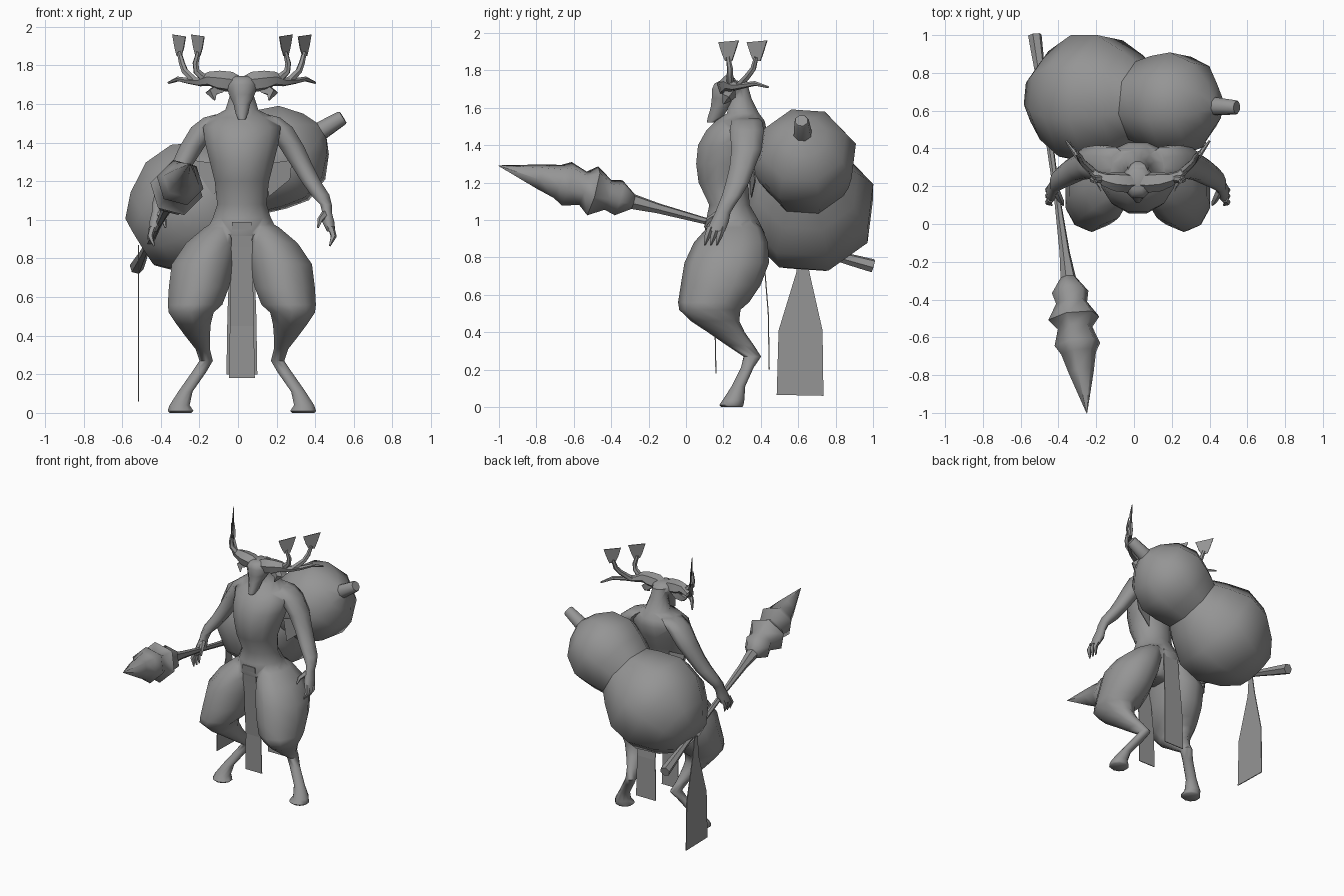
import bpy, bmesh, math
from mathutils import Vector

CX = 0.02  # symmetry plane of the body
grey = bpy.data.materials.new("stone grey")
grey.diffuse_color = (0.3, 0.3, 0.3, 1)


def finish(name, bm, angle=50):
    bmesh.ops.recalc_face_normals(bm, faces=bm.faces)
    me = bpy.data.meshes.new(name)
    bm.to_mesh(me)
    bm.free()
    for p in me.polygons:
        p.use_smooth = True
    me.set_sharp_from_angle(angle=math.radians(angle))
    me.materials.append(grey)
    ob = bpy.data.objects.new(name, me)
    bpy.context.collection.objects.link(ob)
    return ob


def skin(name, rings, angle=50):
    """Join a series of vertex rings and cap both ends."""
    bm = bmesh.new()
    vs = [[bm.verts.new(p) for p in r] for r in rings]
    n = len(vs[0])
    for a, b in zip(vs, vs[1:]):
        for i in range(n):
            j = (i + 1) % n
            bm.faces.new((a[i], a[j], b[j], b[i]))
    bm.faces.new(vs[0])
    bm.faces.new(vs[-1])
    return finish(name, bm, angle)


def loft(name, rings, sides=10, flip=False):
    """Horizontal ellipses given as (z, x0, x1, y0, y1)."""
    out = []
    for z, x0, x1, y0, y1 in rings:
        ring = []
        for i in range(sides):
            a = 2 * math.pi * (i + 0.5) / sides
            x = (x0 + x1) / 2 + (x1 - x0) / 2 * math.cos(a) * 1.04
            y = (y0 + y1) / 2 + (y1 - y0) / 2 * math.sin(a) * 1.04
            ring.append((2 * CX - x if flip else x, y, z))
        out.append(ring)
    return skin(name, out, 65)


def tube(name, path, sides=6, flip=False, angle=50, phase=None):
    """Round rings along a path of (x, y, z, radius); phase turns them from the vertical."""
    pts = [Vector((2 * CX - p[0] if flip else p[0], p[1], p[2])) for p in path]
    out, old, u = [], None, None
    for i, c in enumerate(pts):
        d = (pts[min(i + 1, len(pts) - 1)] - pts[max(i - 1, 0)]).normalized()
        if phase is not None:
            u = d.cross(Vector((0, 0, 1))).normalized()
        elif old is None:
            u = d.orthogonal().normalized()
        else:
            u = old.rotation_difference(d) @ u
        old, v = d, d.cross(u)
        r = path[i][3]
        out.append([c + r * (u * math.cos(t) + v * math.sin(t))
                    for t in (2 * math.pi * k / sides + (phase or 0) for k in range(sides))])
    return skin(name, out, angle)


def plate(name, pts, thick=(0, 0.006, 0), flip=False):
    """Thin flat sheet from an outline."""
    off = Vector(thick) / 2
    ps = [Vector((2 * CX - p[0] if flip else p[0], p[1], p[2])) for p in pts]
    if flip:
        off.x = -off.x
    return skin(name, [[p - off for p in ps], [p + off for p in ps]], 30)


def along(start, end, profile):
    """Turn (distance, radius) pairs into a straight path."""
    s = Vector(start)
    d = (Vector(end) - s).normalized()
    return [(*(s + d * t), r) for t, r in profile]


def merge(base, parts):
    """Unite closed parts into one skin."""
    for p in parts:
        m = base.modifiers.new("union", 'BOOLEAN')
        m.operation, m.solver, m.object = 'UNION', 'EXACT', p
    ev = base.evaluated_get(bpy.context.evaluated_depsgraph_get())
    bm = bmesh.new()
    bm.from_mesh(ev.to_mesh())
    name = base.name
    for o in [base] + parts:
        bpy.data.objects.remove(o)
    finish(name, bm, 65)


# torso and neck
torso = loft("body", [(z, CX - w, CX + w, y0, y1) for z, w, y0, y1 in [
    (0.78, 0.06, 0.18, 0.36), (0.86, 0.13, 0.13, 0.41), (0.93, 0.19, 0.10, 0.42),
    (1.01, 0.15, 0.11, 0.38), (1.08, 0.127, 0.125, 0.34), (1.20, 0.14, 0.068, 0.33),
    (1.30, 0.165, 0.055, 0.37), (1.40, 0.19, 0.065, 0.41), (1.48, 0.20, 0.11, 0.43),
    (1.53, 0.16, 0.16, 0.42), (1.57, 0.085, 0.22, 0.39), (1.65, 0.06, 0.23, 0.35),
    (1.72, 0.05, 0.22, 0.33)]], 12)

# head and muzzle
limbs = [loft("head", [(z, CX - w, CX + w, y0, y1) for z, w, y0, y1 in [
    (1.52, 0.02, 0.11, 0.16), (1.55, 0.034, 0.115, 0.20), (1.60, 0.045, 0.13, 0.23),
    (1.65, 0.07, 0.135, 0.28), (1.70, 0.085, 0.135, 0.32), (1.73, 0.075, 0.15, 0.30),
    (1.745, 0.045, 0.18, 0.28)]], 8)]

for side, flip in (("right", False), ("left", True)):
    # leg with bent hock and foot
    limbs.append(loft(side + "_leg", [
        (1.01, 0.05, 0.13, 0.18, 0.34), (0.96, 0.03, 0.215, 0.12, 0.40),
        (0.88, 0.04, 0.31, 0.05, 0.43), (0.77, 0.055, 0.385, 0.0, 0.435),
        (0.65, 0.085, 0.40, -0.02, 0.39), (0.56, 0.12, 0.405, -0.035, 0.33),
        (0.52, 0.165, 0.40, -0.03, 0.285), (0.46, 0.18, 0.36, 0.03, 0.28),
        (0.40, 0.185, 0.315, 0.12, 0.31), (0.33, 0.185, 0.26, 0.22, 0.36),
        (0.27, 0.17, 0.24, 0.31, 0.40), (0.21, 0.205, 0.28, 0.295, 0.36),
        (0.11, 0.275, 0.35, 0.245, 0.315), (0.04, 0.29, 0.395, 0.20, 0.31),
        (0.01, 0.27, 0.405, 0.18, 0.305), (0.0, 0.28, 0.395, 0.19, 0.30)], 10, flip))
    # arm and palm
    limbs.append(loft(side + "_arm", [
        (1.545, 0.09, 0.16, 0.26, 0.39), (1.53, 0.10, 0.22, 0.24, 0.41),
        (1.48, 0.14, 0.285, 0.23, 0.42), (1.38, 0.21, 0.345, 0.24, 0.41),
        (1.28, 0.275, 0.39, 0.23, 0.37), (1.20, 0.325, 0.43, 0.21, 0.34),
        (1.13, 0.375, 0.475, 0.19, 0.30), (1.08, 0.425, 0.487, 0.17, 0.265),
        (1.04, 0.435, 0.487, 0.155, 0.24), (0.99, 0.435, 0.50, 0.13, 0.23),
        (0.94, 0.46, 0.505, 0.11, 0.21)], 8, flip))
    # fingers and thumb
    for i in range(3):
        y = 0.13 + 0.032 * i
        tube(f"{side}_finger_{i}", [(0.482, y, 0.96, 0.018), (0.495, y - 0.015, 0.915, 0.017),
                                    (0.475, y - 0.03, 0.865, 0.005)], 5, flip)
    tube(side + "_thumb", [(0.45, 0.17, 1.03, 0.02), (0.425, 0.12, 1.0, 0.015),
                           (0.415, 0.10, 0.96, 0.005)], 5, flip)
    # flap under the arm
    plate(side + "_side_flap", [(0.14, 0.34, 1.29), (0.28, 0.36, 1.31), (0.27, 0.37, 1.21),
                                (0.16, 0.35, 1.12)], flip=flip)
    # antler beam, tines and blades
    tube(side + "_antler_beam", [(CX, 0.22, 1.695, 0.04), (0.08, 0.22, 1.715, 0.055),
                                 (0.14, 0.225, 1.722, 0.053), (0.19, 0.235, 1.73, 0.038),
                                 (0.24, 0.26, 1.715, 0.024), (0.30, 0.31, 1.72, 0.016),
                                 (0.35, 0.37, 1.73, 0.013), (0.40, 0.44, 1.71, 0.006)], 6, flip)
    tube(side + "_inner_tine", [(0.20, 0.24, 1.72, 0.024), (0.255, 0.235, 1.77, 0.018),
                                (0.26, 0.235, 1.81, 0.016), (0.245, 0.225, 1.87, 0.012)], 6, flip)
    tube(side + "_outer_tine", [(0.26, 0.28, 1.715, 0.022), (0.315, 0.33, 1.77, 0.018),
                                (0.33, 0.36, 1.81, 0.016), (0.345, 0.375, 1.87, 0.012)], 6, flip)
    for part, x, y in (("inner", 0.248, 0.228), ("outer", 0.345, 0.38)):
        plate(f"{side}_{part}_blade", [
            (x - 0.012, y - 0.018, 1.85), (x + 0.012, y + 0.018, 1.85),
            (x + 0.024, y + 0.035, 1.90), (x + 0.034, y + 0.054, 1.96),
            (x - 0.034, y - 0.054, 1.95), (x - 0.024, y - 0.035, 1.89)],
            (0.004, -0.004, 0), flip)
    # ear
    tube(side + "_ear", [(0.09, 0.25, 1.70, 0.012), (0.14, 0.24, 1.68, 0.036),
                         (0.18, 0.22, 1.655, 0.03), (0.16, 0.2, 1.62, 0.004)], 4, flip)

merge(torso, limbs)

# loincloth panels as (half width, y, z) strips
for name, outline in (
        ("front_loincloth", [(0.05, 0.10, 0.99), (0.055, 0.115, 0.86),
                             (0.062, 0.155, 0.45), (0.067, 0.16, 0.18)]),
        ("back_loincloth", [(0.06, 0.41, 0.95), (0.066, 0.42, 0.75),
                            (0.075, 0.44, 0.50), (0.08, 0.445, 0.20)])):
    for i, (a, b) in enumerate(zip(outline, outline[1:])):
        plate(f"{name}_{i}", [(CX - a[0], a[1], a[2]), (CX + a[0], a[1], a[2]),
                              (CX + b[0], b[1], b[2]), (CX - b[0], b[1], b[2])])

# double gourd with spout, carried on the back
tube("gourd", along((-0.23, 0.66, 1.055), (0.225, 0.635, 1.335), [
    (-0.325, 0.15), (-0.23, 0.255), (-0.08, 0.35), (0.08, 0.36), (0.23, 0.28),
    (0.31, 0.225), (0.41, 0.26), (0.53, 0.285), (0.66, 0.235), (0.745, 0.13),
    (0.78, 0.05), (0.90, 0.04), (0.91, 0.035)]), 8, phase=math.radians(18))

# spear shaft with jagged head
BUTT, TIP = (-0.525, 1.0, 0.755), (-0.25, -1.0, 1.29)
tube("spear_shaft", along(BUTT, TIP, [(0, 0.037), (0.12, 0.032), (0.3, 0.022), (0.9, 0.017),
                                      (1.2, 0.028), (1.37, 0.045)]), 6)
tube("spear_head", along(BUTT, TIP, [
    (1.33, 0.035), (1.42, 0.10), (1.48, 0.085), (1.565, 0.14), (1.62, 0.095), (1.71, 0.125),
    (1.76, 0.095), (1.86, 0.07), (2.09, 0.002)]), 6, angle=60)

# banner hanging from the spear butt
plate("spear_banner", [(-0.515, 0.60, 0.87), (-0.515, 0.635, 0.87), (-0.515, 0.66, 0.72),
                       (-0.515, 0.73, 0.41), (-0.515, 0.735, 0.06), (-0.515, 0.485, 0.065),
                       (-0.515, 0.495, 0.41), (-0.515, 0.59, 0.72)], (0.006, 0, 0))
